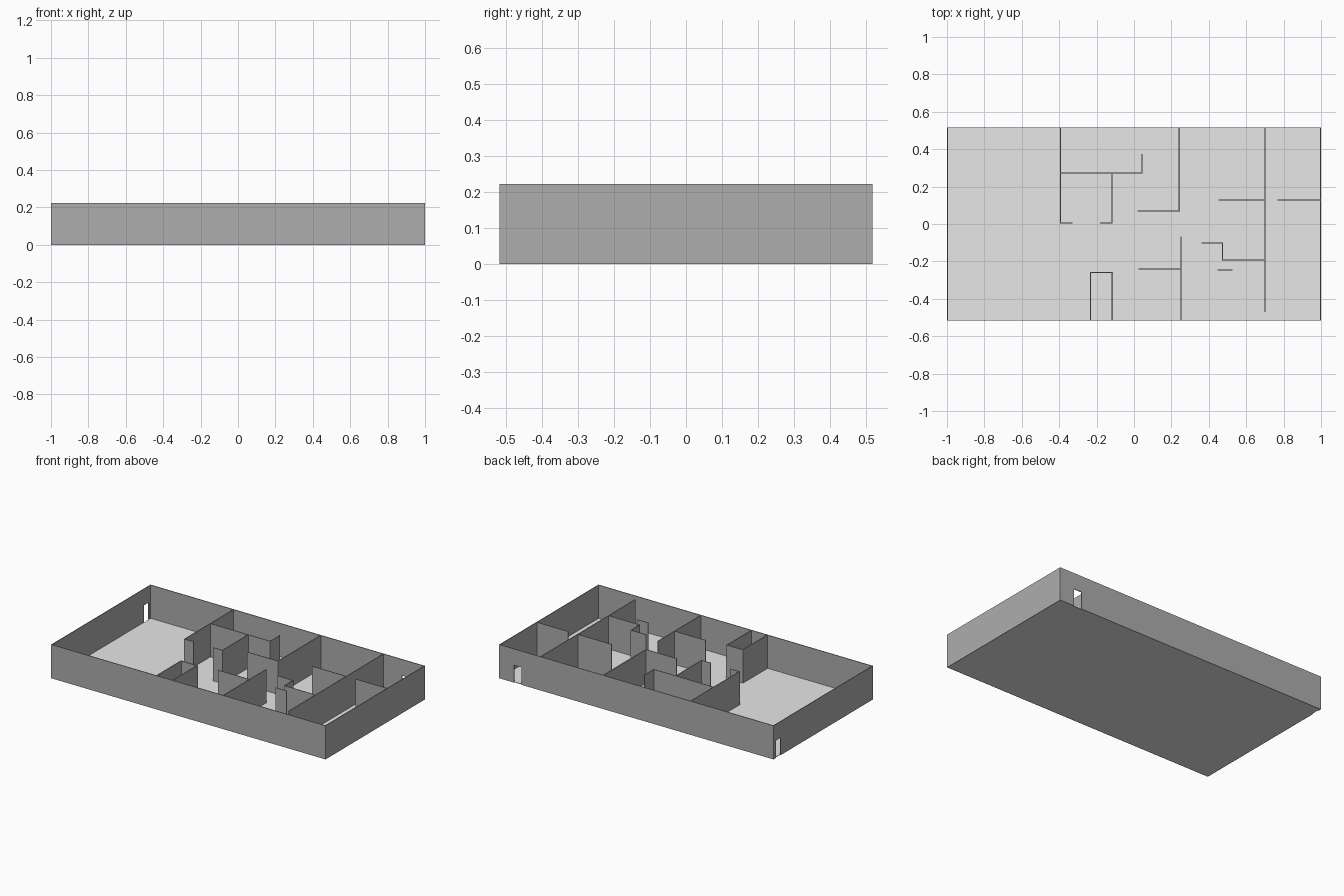
import bpy
import bmesh
from mathutils import Vector

if "Cube" in bpy.data.objects:
    bpy.data.objects.remove(bpy.data.objects["Cube"], do_unlink=True)

HALF_X, HALF_Y, HEIGHT = 1.0, 0.517, 0.222
THICK, SLAB = 0.005, 0.003
DOOR_HEIGHT = 0.115


def material(name, value):
    mat = bpy.data.materials.new(name)
    mat.use_nodes = True
    colour = (value, value, value, 1)
    mat.diffuse_color = colour
    mat.node_tree.nodes["Principled BSDF"].inputs["Base Color"].default_value = colour
    return mat


floor_grey = material("light grey floor", 0.8)
wall_grey = material("mid grey wall", 0.42)


def finish(name, bm, mat):
    bmesh.ops.recalc_face_normals(bm, faces=bm.faces)
    mesh = bpy.data.meshes.new(name)
    bm.to_mesh(mesh)
    bm.free()
    mesh.materials.append(mat)
    obj = bpy.data.objects.new(name, mesh)
    bpy.context.collection.objects.link(obj)
    return obj


def add_box(bm, low, high):
    low, high = Vector(low), Vector(high)
    verts = bmesh.ops.create_cube(bm, size=1)["verts"]
    bmesh.ops.scale(bm, vec=high - low, verts=verts)
    bmesh.ops.translate(bm, vec=(low + high) / 2, verts=verts)


def outer_wall(name, start, end, inward, door=None):
    """Upright outline from start to end, with an optional door notch, extruded inward."""
    start, end = Vector(start), Vector(end)
    along = (end - start).normalized()
    outline = [(0, 0)]
    if door:
        a, b = door
        outline += [(a, 0), (a, DOOR_HEIGHT), (b, DOOR_HEIGHT), (b, 0)]
    length = (end - start).length
    outline += [(length, 0), (length, HEIGHT), (0, HEIGHT)]
    bm = bmesh.new()
    face = bm.faces.new([bm.verts.new(start + along * d + Vector((0, 0, z))) for d, z in outline])
    moved = bmesh.ops.extrude_face_region(bm, geom=[face])["geom"]
    bmesh.ops.translate(bm, vec=Vector(inward) * THICK,
                        verts=[v for v in moved if isinstance(v, bmesh.types.BMVert)])
    # the source face stays as the outer side of the wall
    if not face.is_valid or len(bm.faces) < len(outline) + 2:
        bm.faces.new([v for v in bm.verts][:len(outline)])
    finish(name, bm, wall_grey)


def partition(name, *paths, thick=THICK):
    """Full-height inner walls following straight plan paths."""
    bm = bmesh.new()
    t = thick / 2
    for path in paths:
        for (x0, y0), (x1, y1) in zip(path, path[1:]):
            add_box(bm, (min(x0, x1) - t, min(y0, y1) - t, SLAB),
                    (max(x0, x1) + t, max(y0, y1) + t, HEIGHT))
    finish(name, bm, wall_grey)


# Floor slab
bm = bmesh.new()
add_box(bm, (-HALF_X + THICK, -HALF_Y + THICK, 0), (HALF_X - THICK, HALF_Y - THICK, SLAB))
finish("floor", bm, floor_grey)

# Outer walls, with a door at the back and one on the right side
IN_X, IN_Y = HALF_X - THICK, HALF_Y
outer_wall("front_wall", (-IN_X, -IN_Y, 0), (IN_X, -IN_Y, 0), (0, 1, 0))
outer_wall("back_wall", (IN_X, IN_Y, 0), (-IN_X, IN_Y, 0), (0, -1, 0), door=(0.102, 0.158))
outer_wall("left_wall", (HALF_X, -IN_Y, 0), (HALF_X, IN_Y, 0), (-1, 0, 0))
outer_wall("right_wall", (-HALF_X, IN_Y, 0), (-HALF_X, -IN_Y, 0), (1, 0, 0), door=(0.024, 0.074))

# Inner walls
BACK, FRONT = HALF_Y - THICK, -HALF_Y + THICK
SIDE = HALF_X - THICK
partition("back_right_room_walls",
          [(-0.393, BACK), (-0.393, 0.005), (-0.33, 0.005)],
          [(-0.18, 0.005), (-0.117, 0.005), (-0.117, 0.273)],
          [(-0.393, 0.273), (0.043, 0.273), (0.043, 0.372)])
partition("back_middle_wall", [(0.243, BACK), (0.243, 0.07)], thick=0.008)
partition("back_middle_return", [(0.243, 0.07), (0.022, 0.07)])
partition("left_cross_wall", [(0.7, BACK), (0.7, -0.468)])
partition("left_room_dividers",
          [(0.455, 0.128), (0.7, 0.128)],
          [(0.77, 0.128), (SIDE, 0.128)])
partition("front_middle_walls",
          [(0.252, FRONT), (0.252, -0.068)],
          [(0.027, -0.24), (0.252, -0.24)])
partition("hall_corner_walls",
          [(0.363, -0.102), (0.473, -0.102), (0.473, -0.193), (0.7, -0.193)])
partition("hall_stub_wall", [(0.45, -0.246), (0.525, -0.246)])
partition("closet_walls",
          [(-0.233, FRONT), (-0.233, -0.259), (-0.117, -0.259), (-0.117, FRONT)],
          thick=0.007)
